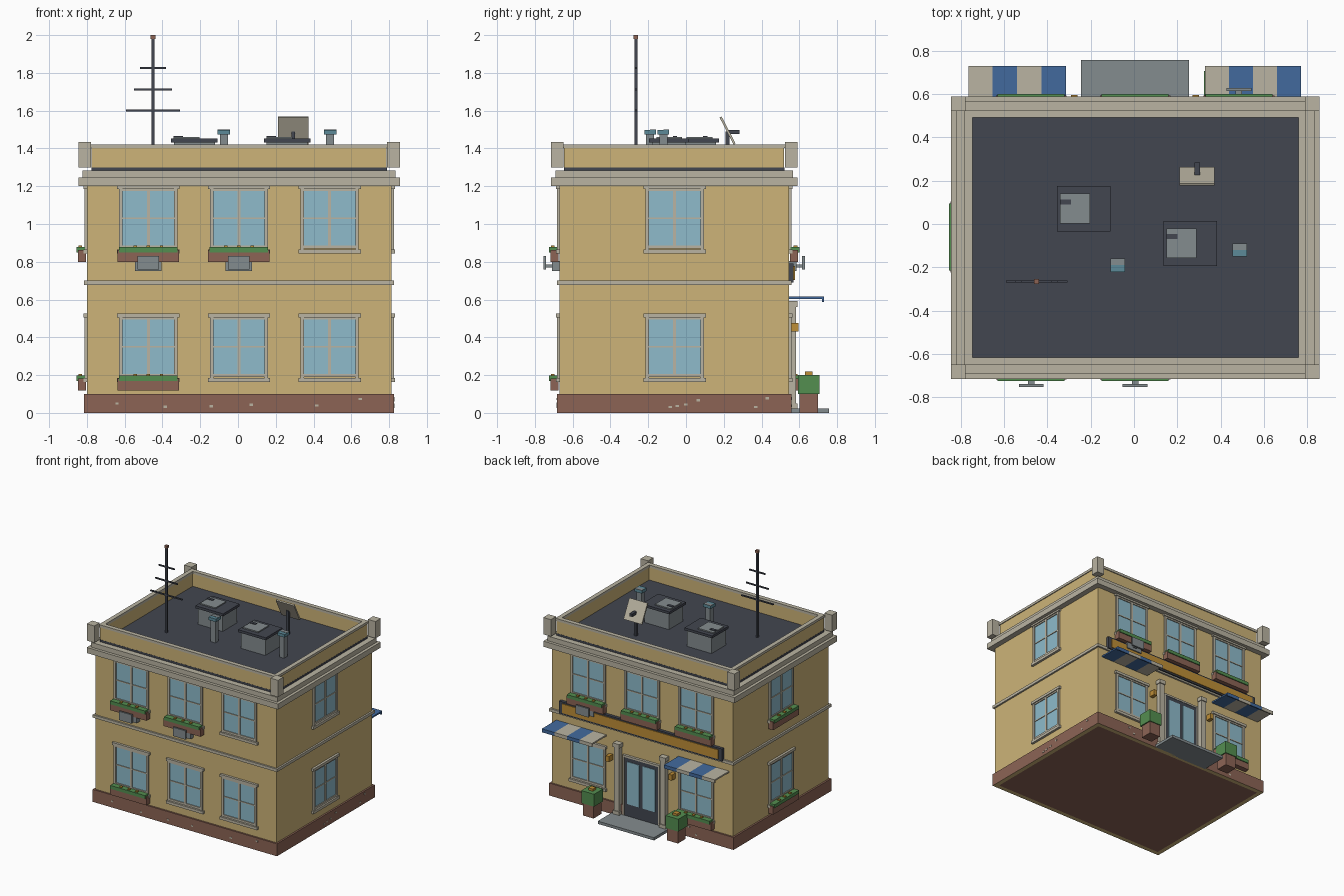
import bpy, bmesh, math, random
from mathutils import Matrix

if "Cube" in bpy.data.objects:
    bpy.data.objects.remove(bpy.data.objects["Cube"])

random.seed(4)


def srgb(r, g, b):
    f = lambda c: c / 12.92 if c <= 0.04045 else ((c + 0.055) / 1.055) ** 2.4
    return (f(r / 255), f(g / 255), f(b / 255), 1)


COLOURS = {
    "ochre_plaster": (205, 180, 120), "stone_trim": (186, 180, 162),
    "brick": (140, 100, 85), "dark_roofing": (66, 70, 80),
    "grey_metal": (132, 140, 143), "glass": (142, 187, 203),
    "leaf_green": (84, 142, 80), "awning_blue": (66, 106, 158),
    "amber": (190, 142, 55), "teal_metal": (92, 138, 152),
}
MATS = {}
for key, rgb in COLOURS.items():
    MATS[key] = bpy.data.materials.new(key)
    MATS[key].diffuse_color = srgb(*rgb)

# Wall planes
X0, X1, Y0, Y1 = -0.80, 0.812, -0.67, 0.545
CX, CY = 0.005, -0.06


def part(name, mat, boxes, matrix=None):
    """One object made of boxes given as (x0, x1, y0, y1, z0, z1)."""
    bm = bmesh.new()
    for x0, x1, y0, y1, z0, z1 in boxes:
        m = Matrix.Translation(((x0 + x1) / 2, (y0 + y1) / 2, (z0 + z1) / 2))
        m = m @ Matrix.Diagonal((x1 - x0, y1 - y0, z1 - z0, 1))
        bmesh.ops.create_cube(bm, size=1, matrix=m)
    if matrix:
        bm.transform(matrix)
    me = bpy.data.meshes.new(name)
    bm.to_mesh(me)
    bm.free()
    me.materials.append(MATS[mat])
    ob = bpy.data.objects.new(name, me)
    bpy.context.collection.objects.link(ob)
    return ob


def on_wall(side, u0, u1, d0, d1, z0, z1):
    """Box bounds from a position along a wall and distance out of it."""
    return {"front": (u0, u1, Y0 - d1, Y0 - d0, z0, z1),
            "back": (u0, u1, Y1 + d0, Y1 + d1, z0, z1),
            "left": (X0 - d1, X0 - d0, u0, u1, z0, z1),
            "right": (X1 + d0, X1 + d1, u0, u1, z0, z1)}[side]


def grown(d, z0, z1):
    return (X0 - d, X1 + d, Y0 - d, Y1 + d, z0, z1)


def ring(d_out, d_in, z0, z1):
    a, b = grown(d_out, z0, z1), grown(d_in, z0, z1)
    return [(a[0], a[1], a[2], b[2], z0, z1), (a[0], a[1], b[3], a[3], z0, z1),
            (a[0], b[0], b[2], b[3], z0, z1), (b[1], a[1], b[2], b[3], z0, z1)]


# Main shell, brick plinth with plaster rim underneath, bands and cornice
part("walls", "ochre_plaster", [grown(0, 0.09, 1.25)])
plinth = part("plinth", "brick", [grown(0.014, 0, 0.10)])
plinth.data.materials.append(MATS["ochre_plaster"])
bm = bmesh.new()
bm.from_mesh(plinth.data)
bottom = [f for f in bm.faces if f.normal.z < -0.9]
for f in bmesh.ops.inset_region(bm, faces=bottom, thickness=0.05)["faces"]:
    f.material_index = 1
bm.to_mesh(plinth.data)
bm.free()
part("middle_band", "stone_trim", [grown(0.014, 0.677, 0.70)])
part("cornice", "stone_trim", [grown(0.045, 1.20, 1.245), grown(0.022, 1.245, 1.283)])
chips = []
for side, lo, hi in (("front", X0, X1), ("back", X0, X1), ("right", Y0, Y1)):
    for i in range(6):
        u, z = random.uniform(lo + 0.05, hi - 0.05), random.uniform(0.02, 0.08)
        chips.append(on_wall(side, u, u + 0.018, 0.01, 0.016, z, z + 0.012))
part("plinth_chips", "stone_trim", chips)

# Roof and parapet
part("roof", "dark_roofing", [grown(-0.024, 1.28, 1.30)])
part("parapet", "ochre_plaster", ring(-0.025, -0.05, 1.295, 1.405))
part("parapet_cap", "stone_trim", ring(-0.018, -0.053, 1.402, 1.422))
o, p = grown(0.045, 0, 0), 0.067
part("corner_posts", "stone_trim",
     [(x, x + p, y, y + p, 1.30, 1.435)
      for x in (o[0], o[1] - p) for y in (o[2], o[3] - p)])


# Windows
def window(side, u, z):
    w, h = 0.142, 0.30
    B = lambda a, b, d, z0, z1: on_wall(side, u + a, u + b, 0, d, z + z0, z + z1)
    tag = f"{side}_{u:.1f}_{z:.1f}"
    part("glass_" + tag, "glass", [B(-w, w, 0.004, 0, h)])
    part("window_frame_" + tag, "stone_trim", [
        B(-w - 0.012, -w + 0.006, 0.013, -0.015, h + 0.01),
        B(w - 0.006, w + 0.012, 0.013, -0.015, h + 0.01),
        B(-0.008, 0.008, 0.010, 0, h), B(-w, w, 0.009, 0.146, 0.154),
        B(-w, w, 0.011, -0.01, 0.006), B(-w, w, 0.011, h - 0.006, h + 0.01),
        B(-0.165, 0.165, 0.019, h + 0.006, h + 0.027),
        B(-0.165, 0.165, 0.019, -0.036, -0.014)])


# Planted window box with three flowers
def window_box(side, u, z):
    B = lambda a, b, d0, d1, z0, z1: on_wall(side, u + a, u + b, d0, d1, z + z0, z + z1)
    tag = f"{side}_{u:.1f}_{z:.1f}"
    part("window_box_" + tag, "brick", [B(-0.163, 0.163, 0.005, 0.048, -0.082, -0.018)])
    part("window_plants_" + tag, "leaf_green", [B(-0.155, 0.155, 0.009, 0.055, -0.03, -0.003)])
    part("flowers_" + tag, "amber",
         [B(c - 0.009, c + 0.009, 0.025, 0.045, -0.01, 0.005) for c in (-0.07, 0, 0.07)])


LOW, HIGH = 0.20, 0.88
COLS = (-0.475, CX, 0.485)
for z in (LOW, HIGH):
    for u in COLS:
        window("front", u, z)
        if z == HIGH or u != CX:
            window("back", u, z)
    for side in ("left", "right"):
        window(side, CY, z)
    window_box("left", CY, z)
for u in COLS:
    window_box("back", u, HIGH)
for side, u, z in (("front", COLS[0], HIGH), ("front", CX, HIGH),
                   ("front", COLS[0], LOW), ("back", COLS[0], LOW)):
    window_box(side, u, z)

# Air conditioning units with a separate front cover
for side, u in (("front", COLS[0]), ("front", CX), ("back", COLS[2])):
    part(f"cooler_{side}_{u:.1f}", "grey_metal", [
        on_wall(side, u - 0.07, u + 0.07, 0, 0.04, 0.75, 0.805),
        on_wall(side, u - 0.015, u + 0.015, 0.04, 0.073, 0.77, 0.785),
        on_wall(side, u - 0.057, u + 0.057, 0.07, 0.084, 0.76, 0.83)])

# Signboard with dark border
part("sign_frame", "dark_roofing", [on_wall("back", -0.72, 0.73, 0, 0.025, 0.69, 0.79)])
part("sign_panel", "amber", [on_wall("back", -0.69, 0.70, 0.02, 0.031, 0.703, 0.777)])

# Striped awnings
for name, a, b in (("left", -0.765, -0.315), ("right", 0.327, 0.772)):
    s = (b - a) / 4
    for mat, first in (("stone_trim", 0), ("awning_blue", 1)):
        boxes = []
        for i in (first, first + 2):
            u0, u1 = a + i * s, a + (i + 1) * s
            boxes += [on_wall("back", u0, u1, 0, 0.185, 0.604, 0.616),
                      on_wall("back", u0, u1, 0.175, 0.185, 0.588, 0.606)]
        part(f"awning_{name}_{mat}", mat, boxes)

# Entrance: double door, columns, step, lamps and planters
part("door", "dark_roofing", [on_wall("back", CX - 0.15, CX + 0.15, 0, 0.017, 0.02, 0.49)])
part("door_glass", "glass", [on_wall("back", CX + c - 0.055, CX + c + 0.055, 0.012, 0.021, 0.12, 0.46)
                             for c in (-0.07, 0.07)])
part("door_surround", "stone_trim", [
    on_wall("back", CX - 0.165, CX - 0.15, 0, 0.02, 0.02, 0.505),
    on_wall("back", CX + 0.15, CX + 0.165, 0, 0.02, 0.02, 0.505),
    on_wall("back", CX - 0.165, CX + 0.165, 0, 0.02, 0.49, 0.505)])
part("entrance_step", "grey_metal", [on_wall("back", CX - 0.25, CX + 0.25, 0, 0.212, 0, 0.022)])
for s in (-1, 1):
    c = CX + s * 0.205
    part("column", "stone_trim", [
        on_wall("back", c - 0.022, c + 0.022, 0, 0.038, 0.02, 0.59),
        on_wall("back", c - 0.029, c + 0.029, 0, 0.045, 0.02, 0.05),
        on_wall("back", c - 0.029, c + 0.029, 0, 0.045, 0.56, 0.592)])
    c = CX + s * 0.28
    part("wall_lamp", "amber", [on_wall("back", c - 0.015, c + 0.015, 0, 0.05, 0.43, 0.475)])
    c = CX + s * 0.375
    part("planter_pot", "brick", [(c - 0.048, c + 0.048, 0.602, 0.70, 0, 0.10)])
    part("planter_bush", "leaf_green", [(c - 0.057, c + 0.057, 0.593, 0.707, 0.10, 0.20)])
    part("planter_flower", "amber", [(c - 0.02, c + 0.02, 0.63, 0.67, 0.20, 0.218)])

# Roof hatches
for x, y in ((-0.355, -0.035), (0.137, -0.195)):
    part("hatch_base", "grey_metal", [(x + 0.015, x + 0.232, y + 0.015, y + 0.195, 1.30, 1.432)])
    part("hatch_lid", "dark_roofing", [(x, x + 0.247, y, y + 0.21, 1.432, 1.452)])
    part("hatch_panel", "grey_metal", [(x + 0.013, x + 0.152, y + 0.038, y + 0.175, 1.45, 1.461)])
    part("hatch_handle", "dark_roofing", [(x + 0.013, x + 0.065, y + 0.125, y + 0.148, 1.46, 1.466)])

# Vent pipes with two-tone caps
for x, y in ((-0.075, -0.19), (0.488, -0.12)):
    part("vent_pipe", "grey_metal", [(x - 0.021, x + 0.021, y - 0.021, y + 0.021, 1.30, 1.476)])
    part("vent_cap", "teal_metal", [(x - 0.033, x + 0.033, y - 0.031, y + 0.031, 1.474, 1.498)])
    part("vent_cap_top", "grey_metal", [(x - 0.033, x + 0.033, y, y + 0.031, 1.497, 1.50)])

# Satellite panel, tilted back
tilt = Matrix.Translation((0.292, 0.22, 1.495)) @ Matrix.Rotation(0.477, 4, "X")
part("dish_panel", "stone_trim", [(-0.081, 0.081, -0.006, 0.006, -0.081, 0.081)], tilt)
part("dish_receiver", "dark_roofing", [(0.28, 0.305, 0.222, 0.284, 1.476, 1.498)])
part("dish_pole", "dark_roofing", [(0.282, 0.302, 0.21, 0.23, 1.30, 1.49)])

# Aerial mast
ax, ay = -0.45, -0.265
part("aerial", "dark_roofing",
     [(ax - 0.008, ax + 0.008, ay - 0.008, ay + 0.008, 1.30, 1.985)] +
     [(ax - h, ax + h, ay - 0.005, ay + 0.005, z - 0.005, z + 0.005)
      for h, z in ((0.142, 1.60), (0.10, 1.713), (0.07, 1.825))])
part("aerial_tip", "brick", [(ax - 0.012, ax + 0.012, ay - 0.012, ay + 0.012, 1.98, 2.0)])

for m in bpy.data.materials:
    if m.users and not m.is_grease_pencil:
        m.use_nodes = True
        m.node_tree.nodes["Principled BSDF"].inputs["Base Color"].default_value = m.diffuse_color
